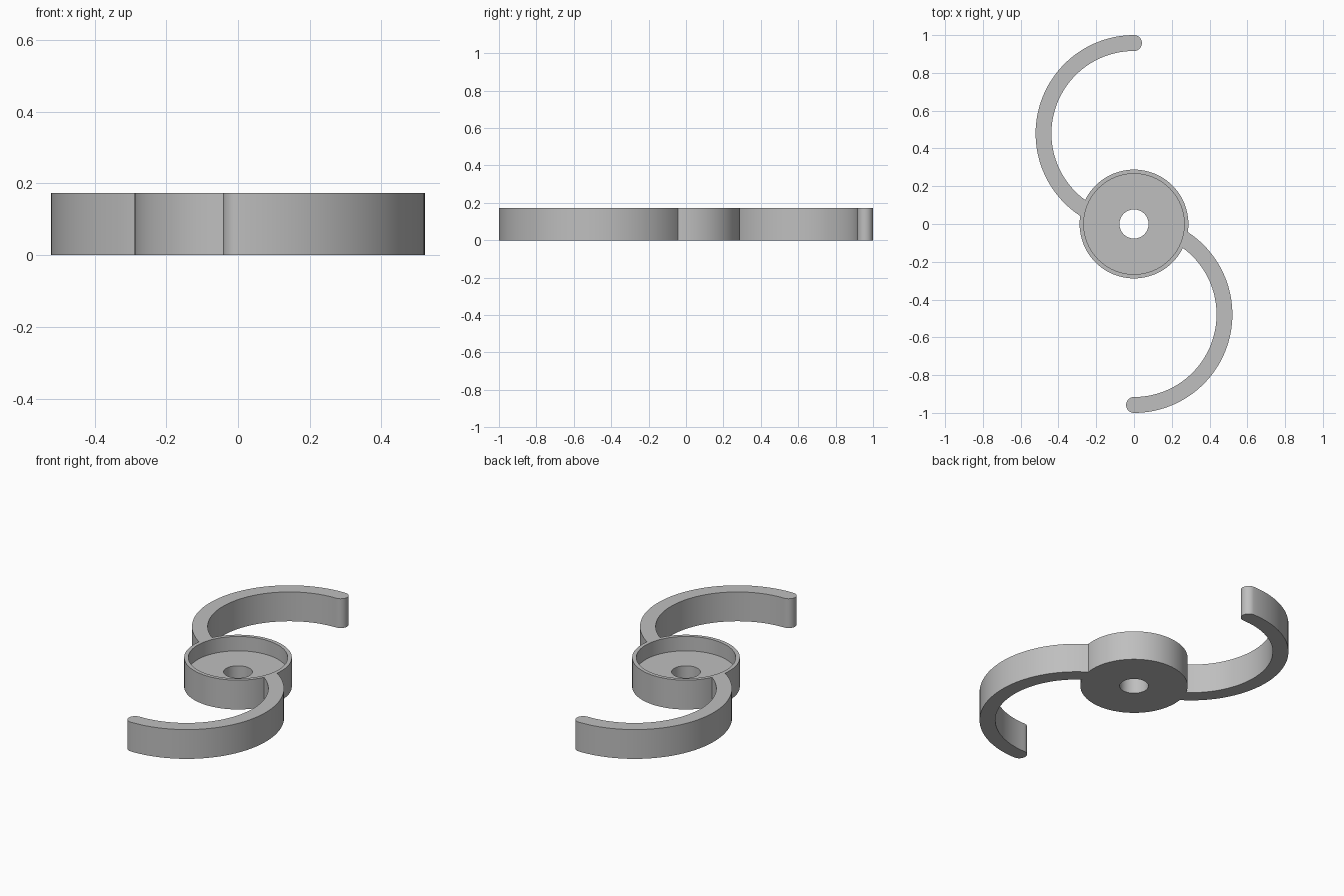
import bpy
import bmesh
import math

HEIGHT = 0.173
FLOOR = 0.088
HUB_R, POCKET_R, HOLE_R = 0.288, 0.266, 0.077
ARC_Y = 0.479                       # centre of each arm's arc
OUTER_R, INNER_R = 0.521, 0.437
SEGMENTS = 96

if "Cube" in bpy.data.objects:
    bpy.data.objects.remove(bpy.data.objects["Cube"], do_unlink=True)

grey = bpy.data.materials.new("plain grey")
grey.use_nodes = True
colour = (0.52, 0.52, 0.52, 1)
grey.diffuse_color = colour
grey.node_tree.nodes["Principled BSDF"].inputs["Base Color"].default_value = colour


def finish(bm, name):
    """Turn a bmesh into a smooth object with sharp edges."""
    bmesh.ops.recalc_face_normals(bm, faces=bm.faces)
    mesh = bpy.data.meshes.new(name)
    bm.to_mesh(mesh)
    bm.free()
    mesh.materials.append(grey)
    obj = bpy.data.objects.new(name, mesh)
    bpy.context.collection.objects.link(obj)
    bpy.ops.object.select_all(action="DESELECT")
    obj.select_set(True)
    bpy.context.view_layer.objects.active = obj
    bpy.ops.object.shade_smooth_by_angle(angle=math.radians(30))
    return obj


def arc(cy, radius, start, end, steps):
    return [(radius * math.cos(a), cy + radius * math.sin(a))
            for a in (start + (end - start) * i / steps for i in range(steps + 1))]


def root_angle(radius):
    """Angle on the arm's arc where it meets the hub wall."""
    reach = HUB_R - 0.002
    y = (reach ** 2 + ARC_Y ** 2 - radius ** 2) / (2 * ARC_Y)
    x = -math.sqrt(reach ** 2 - y ** 2)
    return math.atan2(y - ARC_Y, x) + math.tau


# Hub: dished disc with a through hole, lathed from a closed profile
profile = [(HOLE_R, 0), (HUB_R, 0), (HUB_R, HEIGHT),
           (POCKET_R, HEIGHT), (POCKET_R, FLOOR), (HOLE_R, FLOOR)]
bm = bmesh.new()
rings = []
for i in range(SEGMENTS):
    a = math.tau * i / SEGMENTS
    rings.append([bm.verts.new((r * math.cos(a), r * math.sin(a), z)) for r, z in profile])
for i, ring in enumerate(rings):
    following = rings[(i + 1) % SEGMENTS]
    for j in range(len(profile)):
        k = (j + 1) % len(profile)
        bm.faces.new((ring[j], following[j], following[k], ring[k]))
finish(bm, "hub")


# Arms: curved bars with a rounded tip, each a half turn from the other
def make_arm(name, side):
    quarter = math.pi / 2
    tip_r = (OUTER_R - INNER_R) / 2
    outline = arc(ARC_Y, OUTER_R, root_angle(OUTER_R), quarter, 56)
    outline += arc(ARC_Y + INNER_R + tip_r, tip_r, quarter, -quarter, 16)[1:-1]
    outline += arc(ARC_Y, INNER_R, quarter, root_angle(INNER_R), 56)
    bm = bmesh.new()
    base = bm.faces.new([bm.verts.new((side * x, side * y, 0)) for x, y in outline])
    top = bmesh.ops.extrude_face_region(bm, geom=[base], use_keep_orig=True)["geom"]
    bmesh.ops.translate(bm, vec=(0, 0, HEIGHT),
                        verts=[v for v in top if isinstance(v, bmesh.types.BMVert)])
    finish(bm, name)


make_arm("back_arm", 1)
make_arm("front_arm", -1)
